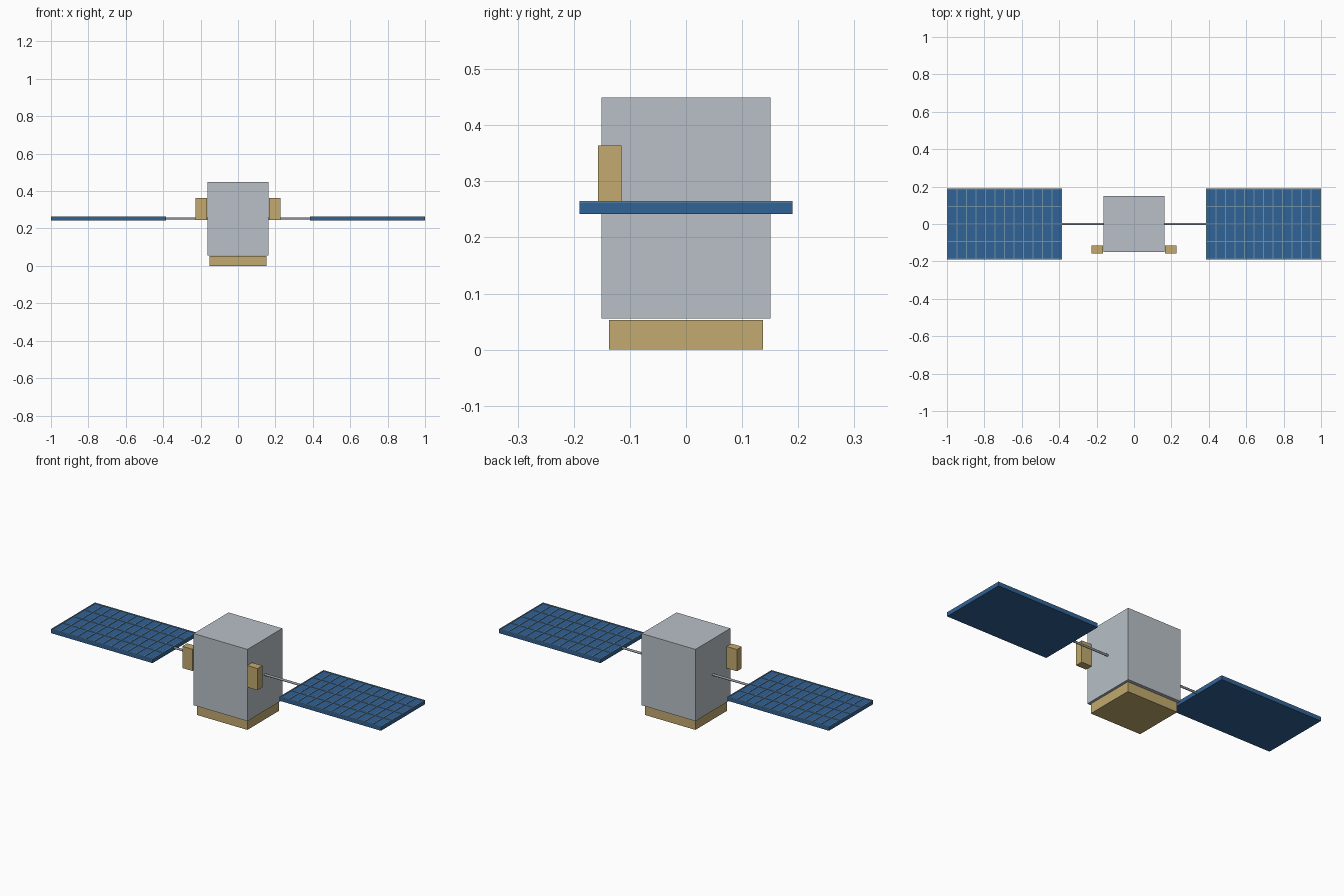
import bpy
import math

cube = bpy.data.objects.get("Cube")
if cube:
    bpy.data.objects.remove(cube, do_unlink=True)


def material(name, rgb):
    """Flat material from display-space RGB in 0..255."""
    linear = [((c / 255 + 0.055) / 1.055) ** 2.4 for c in rgb] + [1.0]
    mat = bpy.data.materials.new(name)
    mat.use_nodes = True
    mat.diffuse_color = linear
    mat.node_tree.nodes["Principled BSDF"].inputs["Base Color"].default_value = linear
    return mat


silver = material("silver body", (184, 192, 199))
gold = material("gold foil", (194, 170, 112))
blue = material("solar blue", (48, 98, 150))
steel = material("steel boom", (150, 155, 160))
grid_grey = material("grid line grey", (112, 146, 170))


def box(name, low, high, mat):
    """Box spanning two opposite corners."""
    centre = [(a + b) / 2 for a, b in zip(low, high)]
    bpy.ops.mesh.primitive_cube_add(size=1, location=centre)
    obj = bpy.context.object
    obj.name = name
    obj.scale = [b - a for a, b in zip(low, high)]
    bpy.ops.object.transform_apply(location=False, rotation=False, scale=True)
    obj.data.materials.append(mat)
    return obj


def mirrored_box(name, side, x0, x1, y, z, mat):
    xs = sorted((side * x0, side * x1))
    return box(name, (xs[0], y[0], z[0]), (xs[1], y[1], z[1]), mat)


# Main body and the foil-covered base below it
box("body", (-0.163, -0.151, 0.056), (0.163, 0.151, 0.449), silver)
box("base", (-0.153, -0.137, 0), (0.153, 0.137, 0.053), gold)

# Panel layout
INNER, OUTER, HALF = 0.385, 1.0, 0.19
BOTTOM, TOP, RIDGE = 0.242, 0.262, 0.265
COLUMNS, ROWS, LINE = 12, 4, 0.005

for side, label in ((1, "left"), (-1, "right")):
    # Side pod near the front
    mirrored_box(label + "_pod", side, 0.166, 0.228, (-0.157, -0.115), (0.245, 0.364), gold)

    # Boom from body to panel
    length = INNER - 0.15
    bpy.ops.mesh.primitive_cylinder_add(
        vertices=16, radius=0.006, depth=length,
        location=(side * (INNER + 0.15) / 2, 0, 0.254), rotation=(0, math.pi / 2, 0))
    boom = bpy.context.object
    boom.name = label + "_boom"
    boom.data.materials.append(steel)
    bpy.ops.object.shade_smooth_by_angle()

    # Solar panel with raised grid lines
    mirrored_box(label + "_solar_panel", side, INNER, OUTER, (-HALF, HALF), (BOTTOM, TOP), blue)
    for i in range(COLUMNS + 1):
        x = INNER + (OUTER - INNER - LINE) * i / COLUMNS
        mirrored_box(f"{label}_column_line_{i}", side, x, x + LINE,
                     (-HALF, HALF), (TOP, RIDGE), grid_grey)
    for i in range(ROWS + 1):
        y = -HALF + (2 * HALF - LINE) * i / ROWS
        mirrored_box(f"{label}_row_line_{i}", side, INNER, OUTER,
                     (y, y + LINE), (TOP, RIDGE), grid_grey)
